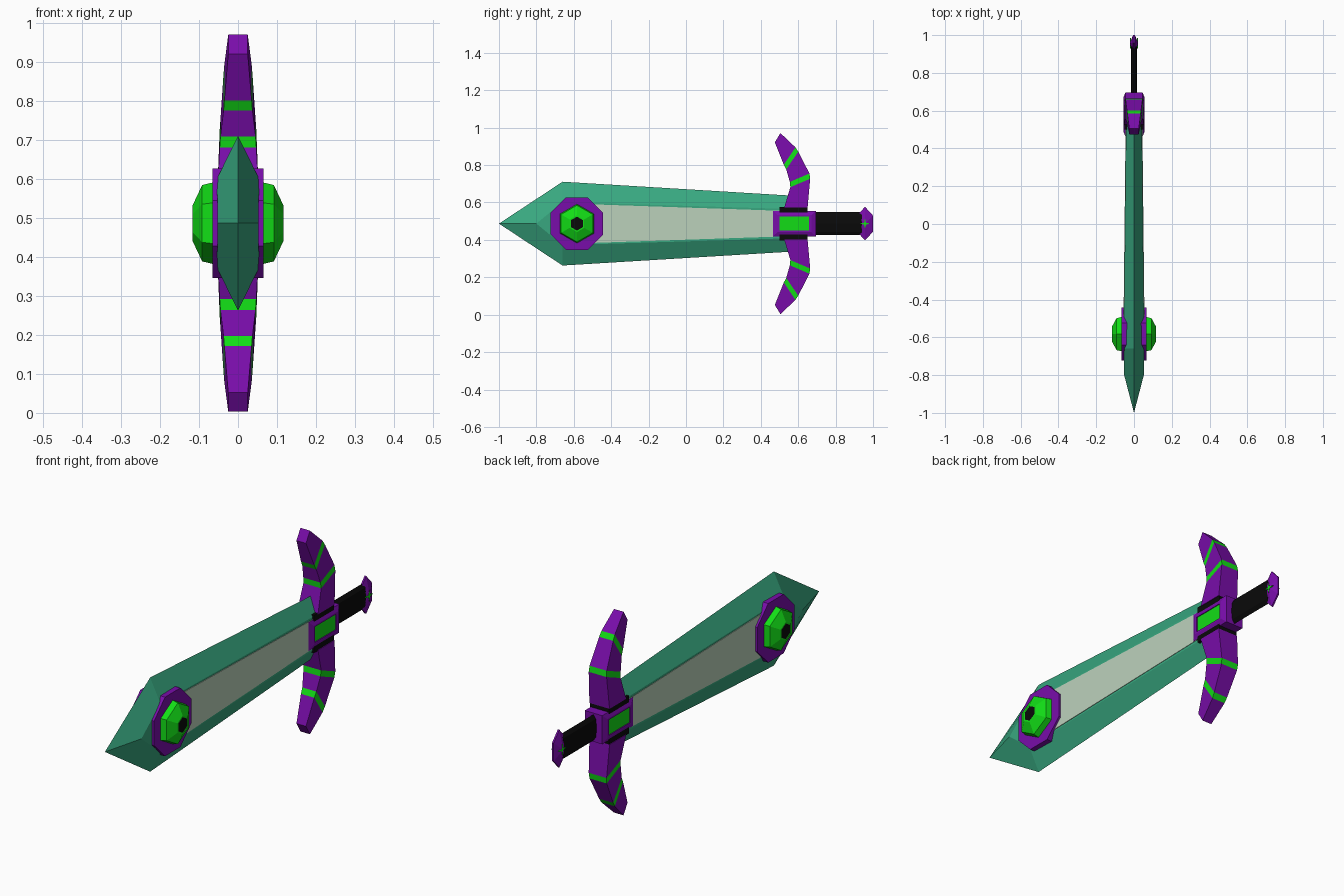
import bpy, bmesh, math
from mathutils import Vector

if "Cube" in bpy.data.objects:
    bpy.data.objects.remove(bpy.data.objects["Cube"])

MID = 0.487  # height of the sword's long axis


def material(name, rgb):
    m = bpy.data.materials.new(name)
    m.use_nodes = True
    m.diffuse_color = (*rgb, 1)
    m.node_tree.nodes["Principled BSDF"].inputs["Base Color"].default_value = (*rgb, 1)
    return m


teal = material("teal blade", (0.04, 0.39, 0.215))
pale = material("pale panel", (0.5, 0.64, 0.5))
purple = material("purple", (0.19, 0.004, 0.4))
green = material("bright green", (0.006, 0.72, 0.008))
black = material("black", (0.003, 0.003, 0.003))


def loft(name, rings, mats, bands=None, start=0, end=0):
    """Skin closed rings of (x, y, z above axis); bands gives a material per segment."""
    bm = bmesh.new()
    loops = [[bm.verts.new((x, y, z + MID)) for x, y, z in r] for r in rings]
    n = len(rings[0])
    for k in range(len(loops) - 1):
        a, b = loops[k], loops[k + 1]
        for i in range(n):
            j = (i + 1) % n
            f = bm.faces.new((a[i], a[j], b[j], b[i]))
            f.material_index = bands[k] if bands else 0
    bm.faces.new(loops[0]).material_index = start
    bm.faces.new(loops[-1]).material_index = end
    bmesh.ops.remove_doubles(bm, verts=bm.verts, dist=1e-5)
    bmesh.ops.recalc_face_normals(bm, faces=bm.faces)
    mesh = bpy.data.meshes.new(name)
    bm.to_mesh(mesh)
    bm.free()
    for m in mats:
        mesh.materials.append(m)
    obj = bpy.data.objects.new(name, mesh)
    bpy.context.collection.objects.link(obj)
    return obj


def outline(x, pts):
    return [(x, y, z) for y, z in pts]


def rect(y0, y1, h):
    return [(y0, -h), (y1, -h), (y1, h), (y0, h)]


def polygon(x, y, r, n, turn=0.0):
    return [(x, y + r * math.sin(turn + math.tau * i / n),
             r * math.cos(turn + math.tau * i / n)) for i in range(n)]


# Blade: sharp outer edge, bevels rising to a flat on each side
edge = [(-1, 0), (-0.66, 0.224), (0.56, 0.15), (0.56, 0), (0.56, -0.15), (-0.66, -0.224)]
flat = [(-0.8, 0), (-0.66, 0.115), (0.56, 0.078), (0.56, 0), (0.56, -0.078), (-0.66, -0.115)]
depth = [0.052, 0.054, 0.042, 0.042, 0.042, 0.054]
sides = [[(s * d, y, z) for (y, z), d in zip(flat, depth)] for s in (-1, 1)]
loft("blade", [sides[0], outline(0, edge), sides[1]], [teal])

for s, side in ((1, "left"), (-1, "right")):
    # Pale inlay lying on the blade flat
    inlay = [(-0.5, 0.103), (0.5, 0.069), (0.5, -0.069), (-0.5, -0.103)]
    lift = [0.0555, 0.0445, 0.0445, 0.0555]
    loft(side + "_blade_inlay",
         [[(s * (d - t), y, z) for (y, z), d in zip(inlay, lift)] for t in (0.006, 0)], [pale])

    # Octagonal gem mount and stepped hexagonal gem
    loft(side + "_gem_mount",
         [polygon(s * x, -0.583, 0.152, 8, math.pi / 8) for x in (0.02, 0.065)], [purple])
    loft(side + "_gem",
         [polygon(s * x, -0.583, r, 6) for x, r in
          ((0.05, 0.108), (0.092, 0.098), (0.117, 0.045), (0.117, 0.037))],
         [green, black], end=1)

    # Central guard block with a green plate
    loft(side + "_guard_block",
         [outline(s * x, rect(*r)) for x, r in
          ((0, (0.465, 0.695, 0.068)), (0.046, (0.465, 0.695, 0.068)),
           (0.056, (0.49, 0.67, 0.045)), (0.056, (0.5, 0.658, 0.037)),
           (0.052, (0.5, 0.658, 0.037)))],
         [purple, green], end=1)

    # Four-pointed star on the pommel
    loft(side + "_pommel_star",
         [[(s * x, y, z) for x, y, z in
           [(d, 0.957 + r * math.sin(i * math.pi / 4), r * math.cos(i * math.pi / 4))
            for i in range(8) for r in [0.007 if i % 2 else 0.027]]]
          for d in (0.015, 0.0215)], [green])

# Black collar between block and arms
loft("guard_collar", [outline(x, rect(0.5, 0.65, 0.09)) for x in (-0.05, 0.05)], [black])

# Swept guard arms: front edge, back edge and half width at each station
stations = [((0.525, 0.085), (0.65, 0.085), 0.053),
            ((0.558, 0.195), (0.664, 0.24), 0.047),
            ((0.555, 0.223), (0.66, 0.268), 0.045),
            ((0.536, 0.29), (0.6, 0.385), 0.037),
            ((0.523, 0.315), (0.585, 0.408), 0.035),
            ((0.475, 0.435), (0.505, 0.484), 0.025)]
for s, side in ((1, "upper"), (-1, "lower")):
    rings = [[(-w, f[0], s * f[1]), (w, f[0], s * f[1]), (w, b[0], s * b[1]), (-w, b[0], s * b[1])]
             for f, b, w in stations]
    loft(side + "_guard_arm", rings, [purple, green], bands=[0, 1, 0, 1, 0])

# Flattened grip
loft("grip", [[(0.017 * math.cos(a), y, 0.062 * math.sin(a))
               for a in [math.tau * i / 8 for i in range(8)]] for y in (0.66, 0.94)], [black])

# Faceted pommel, peaked on both sides
rim = [(0.915, 0.043), (0.957, 0.09), (1.0, 0.043), (1.0, -0.043), (0.957, -0.09), (0.915, -0.043)]
small = [(0.957 + (y - 0.957) * 0.2, z * 0.2) for y, z in rim]
loft("pommel", [outline(-0.02, small), outline(-0.004, rim), outline(0.004, rim),
                outline(0.02, small)], [purple])
